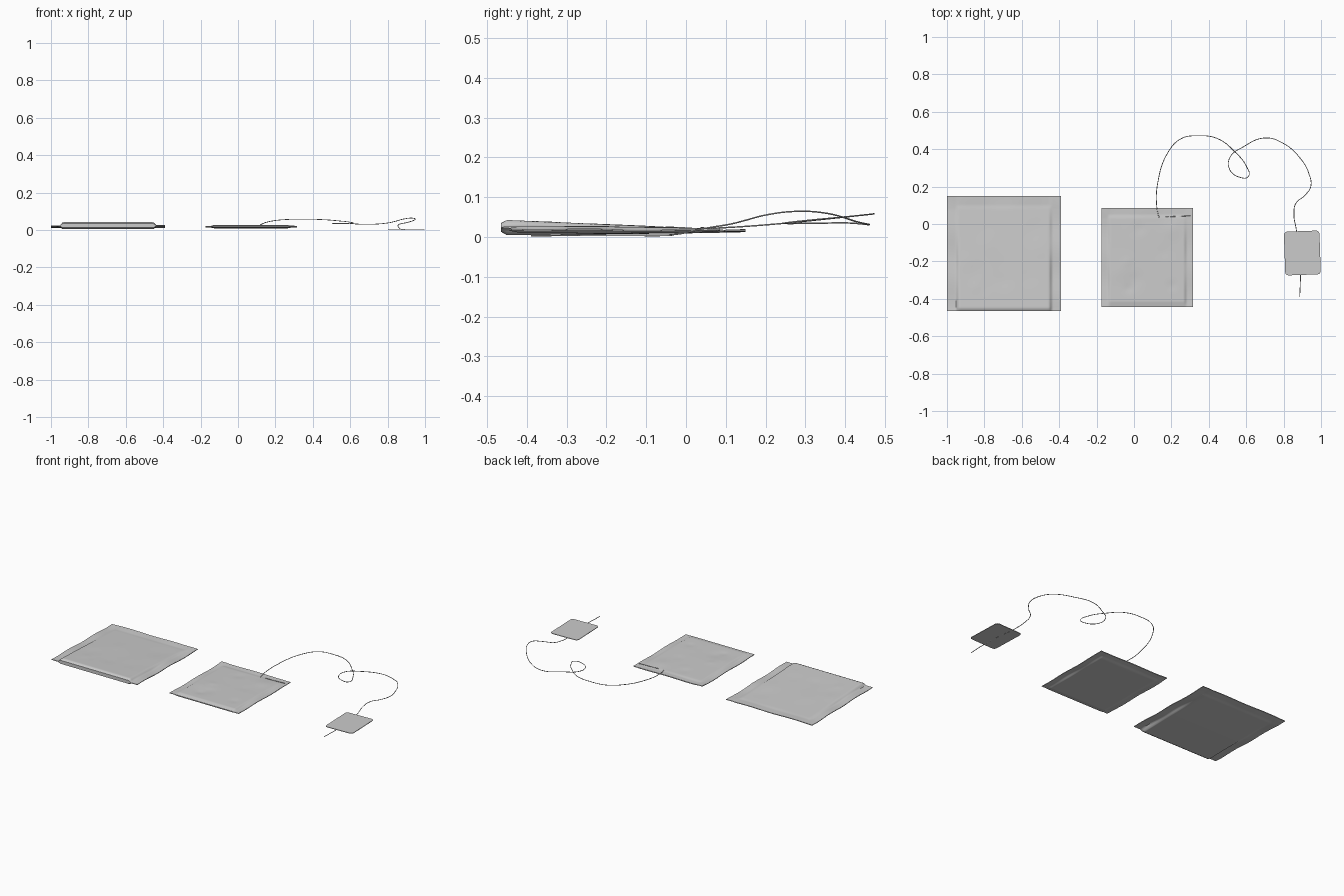
import bpy, bmesh, math, random
from mathutils import Vector

if "Cube" in bpy.data.objects:
    bpy.data.objects.remove(bpy.data.objects["Cube"])

random.seed(4)


def lerp_table(t, table):
    # piecewise-linear lookup
    for (a, va), (b, vb) in zip(table, table[1:]):
        if t <= b:
            return va + (vb - va) * max(0, (t - a) / (b - a))
    return table[-1][1]


def smooth(t):
    t = max(0.0, min(1.0, t))
    return t * t * (3 - 2 * t)


def finish(name, bm, angle=40):
    bmesh.ops.recalc_face_normals(bm, faces=bm.faces)
    mesh = bpy.data.meshes.new(name)
    bm.to_mesh(mesh)
    bm.free()
    ob = bpy.data.objects.new(name, mesh)
    bpy.context.collection.objects.link(ob)
    bpy.ops.object.select_all(action='DESELECT')
    ob.select_set(True)
    bpy.context.view_layer.objects.active = ob
    bpy.ops.object.shade_smooth_by_angle(angle=math.radians(angle))
    return ob


def pouch(name, x0, x1, y0, y1, seam, half, mid, wrinkle, wave, n=90):
    """Two grid skins joined at the rim; half/mid are profiles along y."""
    bm = bmesh.new()
    dents = [(random.uniform(x0 + .08, x1 - .08), random.uniform(y0 + .08, y1 - .1),
              random.uniform(.025, .06), random.uniform(-1, 1)) for _ in range(16)]
    skins = []
    for side in (1, -1):
        rows = []
        for j in range(n + 1):
            y = y0 + (y1 - y0) * j / n
            row = []
            for i in range(n + 1):
                x = x0 + (x1 - x0) * i / n
                edge = min(x - x0, x1 - x)
                puff = smooth((edge - seam) / 0.02)
                h = .0018 + (max(lerp_table(y, half), .0018) - .0018) * puff
                if side > 0:
                    d = sum(a * math.exp(-((x - cx)**2 + (y - cy)**2) / r**2)
                            for cx, cy, r, a in dents)
                    h = max(.0015, h + wrinkle * d * smooth(edge / .1) *
                            smooth(min(y - y0, y1 - y) / .1))
                ripple = wave * (1 - puff) * math.sin(24 * y + 4 * x)
                ripple += wave * .6 * smooth((y - y1 + .08) / .08) * math.sin(20 * x)
                row.append(bm.verts.new((x, y, lerp_table(y, mid) + ripple + side * h)))
            rows.append(row)
        skins.append(rows)
        for j in range(n):
            for i in range(n):
                bm.faces.new((rows[j][i], rows[j][i + 1], rows[j + 1][i + 1], rows[j + 1][i]))
    # rim joining both skins
    ring = [(0, i) for i in range(n)] + [(j, n) for j in range(n)] + \
           [(n, i) for i in range(n, 0, -1)] + [(j, 0) for j in range(n, 0, -1)]
    for (a, b), (c, d) in zip(ring, ring[1:] + ring[:1]):
        bm.faces.new((skins[0][a][b], skins[0][c][d], skins[1][c][d], skins[1][a][b]))
    return finish(name, bm)


def thread(name, pts, radius, kind='NURBS'):
    cu = bpy.data.curves.new(name, 'CURVE')
    cu.dimensions = '3D'
    cu.bevel_depth = radius
    cu.bevel_resolution = 1
    cu.use_fill_caps = True
    cu.resolution_u = 10
    sp = cu.splines.new('POLY' if kind == 'POLY' else 'BEZIER')
    if kind == 'POLY':
        sp.points.add(len(pts) - 1)
        for p, co in zip(sp.points, pts):
            p.co = (*co, 1)
    else:
        sp.bezier_points.add(len(pts) - 1)
        for p, co in zip(sp.bezier_points, pts):
            p.co = co
            p.handle_left_type = p.handle_right_type = 'AUTO'
    ob = bpy.data.objects.new(name, cu)
    bpy.context.collection.objects.link(ob)
    return ob


# sealed envelope: thick folded front edge tapering to a flat back seam
pouch("envelope", -1.0, -.39, -.465, .15, .045,
      [(-.465, .011), (-.45, .019), (-.2, .0125), (.08, .0045), (.1, .002), (.15, .002)],
      [(-.465, .024), (-.45, .0235), (.08, .0145), (.15, .0165)], .0012, .0022)

# tea bag: thinner, more crumpled
pouch("tea_bag", -.175, .315, -.445, .085, .03,
      [(-.445, .003), (-.415, .009), (-.2, .0085), (.03, .006), (.05, .0025), (.085, .0025)],
      [(-.445, .019), (.03, .016), (.085, .018)], .0028, .0018)

# staple and folded pleat holding the string
thread("staple", [(.17, .038, .021), (.17, .038, .0235), (.3, .044, .0235), (.3, .044, .021)],
       .0018, 'POLY')

# looping string from bag to tag
thread("string", [
    (.135, .03, .021), (.122, .09, .023), (.127, .22, .032), (.18, .38, .048),
    (.25, .455, .056), (.34, .472, .058), (.45, .455, .056), (.54, .385, .049),
    (.6, .31, .042), (.612, .255, .036), (.565, .25, .034), (.51, .295, .034),
    (.515, .36, .035), (.58, .41, .035), (.7, .46, .031), (.8, .43, .038),
    (.89, .35, .06), (.935, .27, .064), (.945, .2, .055), (.91, .15, .042),
    (.865, .11, .032), (.855, .05, .022), (.868, -.03, .006), (.885, -.15, .004),
    (.89, -.27, .004), (.886, -.39, .003)], .002)

# rounded paper tag, slightly rotated
bm = bmesh.new()
w, h, r, rot = .095, .117, .018, math.radians(2)
outline = []
for k, (sx, sy) in enumerate(((1, 1), (-1, 1), (-1, -1), (1, -1))):
    for s in range(7):
        a = math.pi / 2 * (k + s / 6)
        x, y = sx * (w - r) + r * math.cos(a), sy * (h - r) + r * math.sin(a)
        outline.append(Vector((.9 + x * math.cos(rot) - y * math.sin(rot),
                               -.155 + x * math.sin(rot) + y * math.cos(rot), .0025)))
face = bm.faces.new([bm.verts.new(p) for p in outline])
ext = bmesh.ops.extrude_face_region(bm, geom=[face])
bmesh.ops.translate(bm, vec=(0, 0, .0035),
                    verts=[v for v in ext['geom'] if isinstance(v, bmesh.types.BMVert)])
finish("paper_tag", bm, 30)
